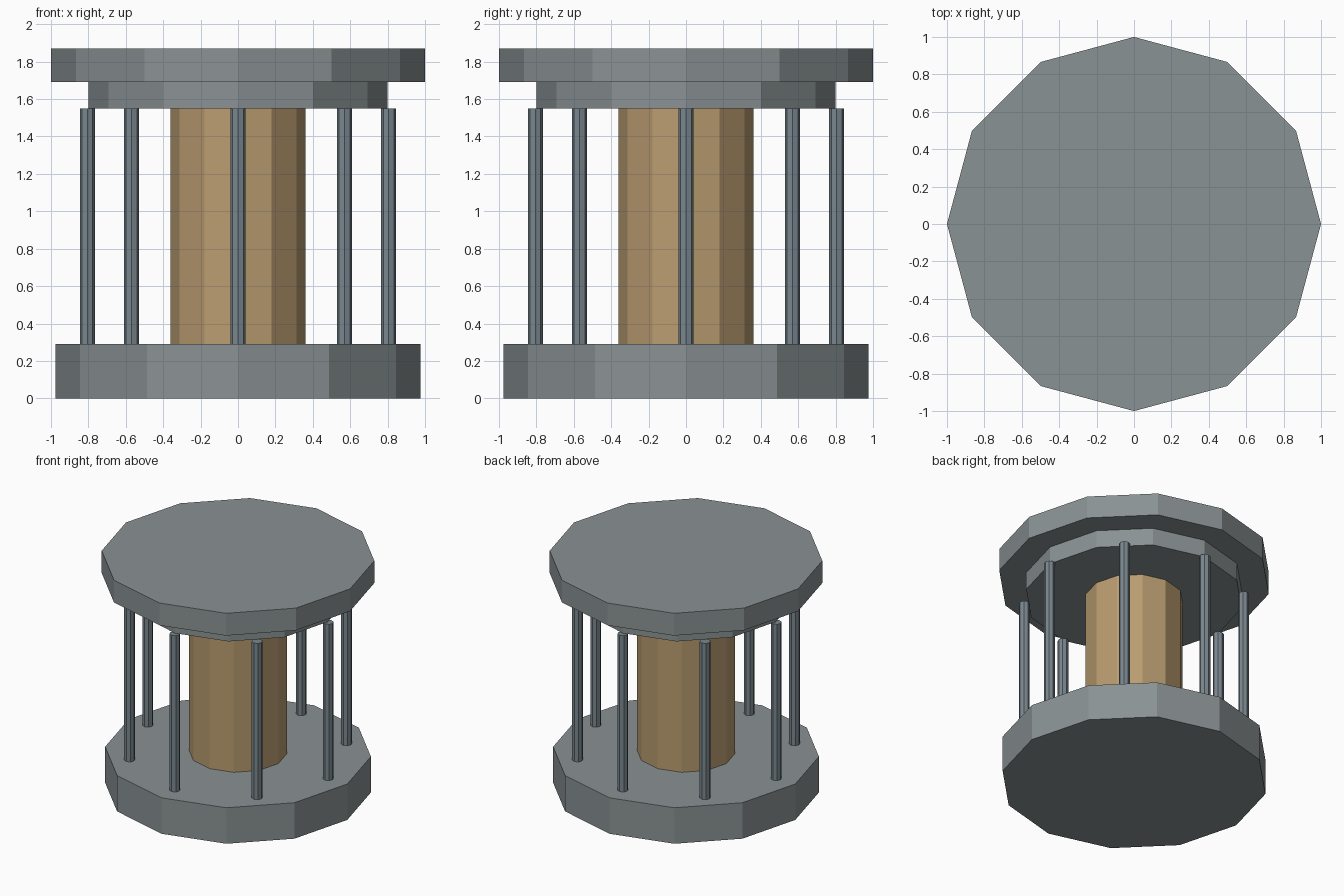
import bpy, math

if "Cube" in bpy.data.objects:
    bpy.data.objects.remove(bpy.data.objects["Cube"])


def material(name, rgb):
    m = bpy.data.materials.new(name)
    lin = [(c / 255 / 12.92) if c < 10 else ((c / 255 + 0.055) / 1.055) ** 2.4 for c in rgb]
    m.diffuse_color = (*lin, 1)
    m.use_nodes = True
    m.node_tree.nodes["Principled BSDF"].inputs["Base Color"].default_value = m.diffuse_color
    return m


stone = material("stone grey", (138, 146, 148))
steel = material("steel grey", (122, 135, 143))
tan = material("tan", (186, 157, 113))


def drum(name, radius, z0, z1, sides, mat, x=0, y=0):
    bpy.ops.mesh.primitive_cylinder_add(vertices=sides, radius=radius, depth=z1 - z0,
                                        location=(x, y, (z0 + z1) / 2))
    ob = bpy.context.object
    ob.name = name
    ob.data.materials.append(mat)
    return ob


# Stacked twelve-sided drums
drum("base", 0.975, 0, 0.29, 12, stone)
drum("core", 0.36, 0.29, 1.55, 12, tan)
drum("collar", 0.80, 1.55, 1.69, 12, stone)
drum("top_plate", 1.0, 1.69, 1.87, 12, stone)

# Ring of eight thin rods
for i in range(8):
    a = i * math.pi / 4
    drum(f"rod_{i + 1}", 0.04, 0.29, 1.55, 8, steel, 0.805 * math.cos(a), 0.805 * math.sin(a))
